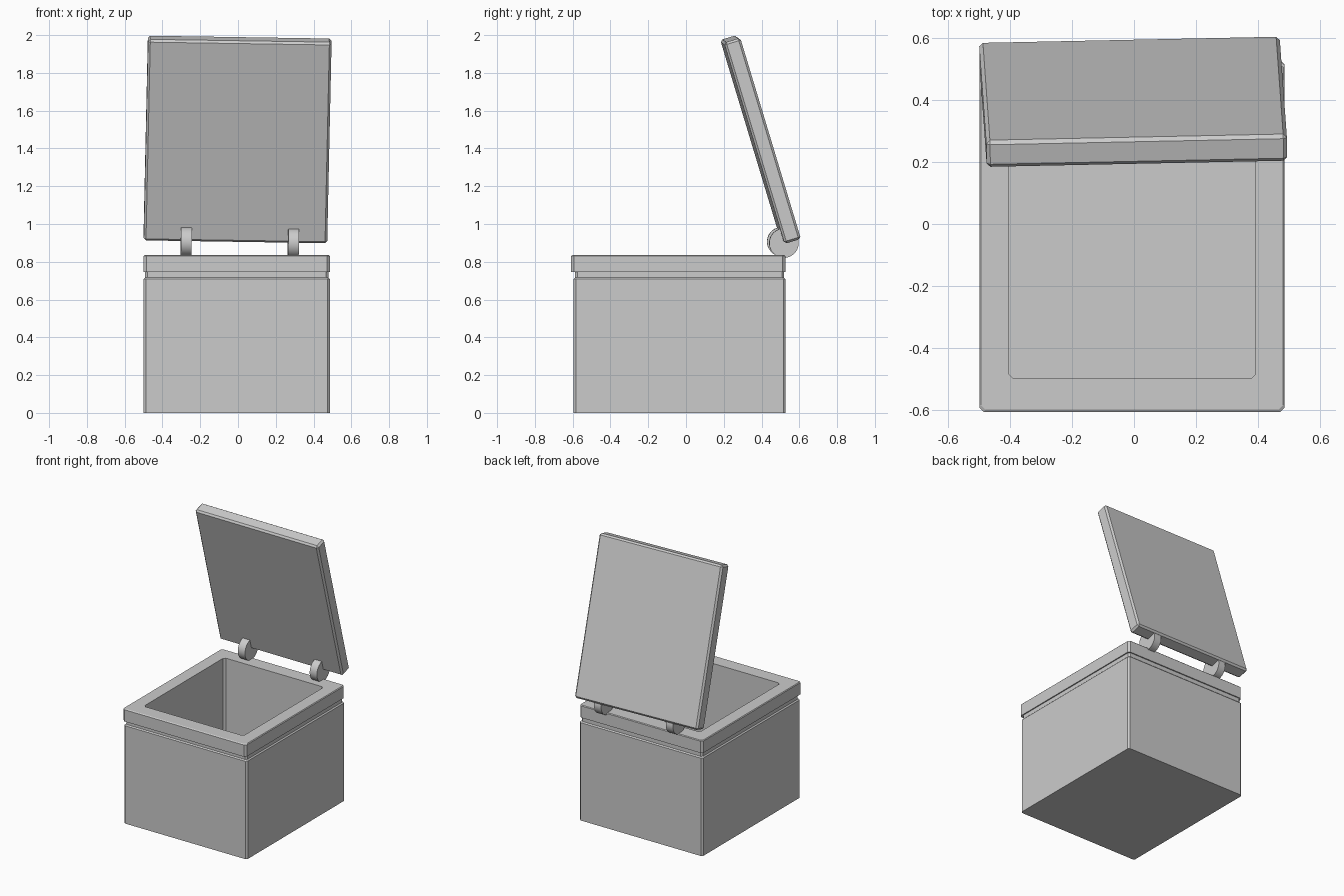
import bpy, bmesh, math
from mathutils import Matrix, Vector

if "Cube" in bpy.data.objects:
    bpy.data.objects.remove(bpy.data.objects["Cube"])


def finish(bm, name):
    bmesh.ops.recalc_face_normals(bm, faces=bm.faces)
    mesh = bpy.data.meshes.new(name)
    bm.to_mesh(mesh)
    bm.free()
    obj = bpy.data.objects.new(name, mesh)
    bpy.context.collection.objects.link(obj)
    return obj


def ring(bm, x0, x1, y0, y1, z, c):
    # rectangle with chamfered corners
    pts = [(x0 + c, y0), (x1 - c, y0), (x1, y0 + c), (x1, y1 - c),
           (x1 - c, y1), (x0 + c, y1), (x0, y1 - c), (x0, y0 + c)]
    return [bm.verts.new((x, y, z)) for x, y in pts]


def loft(name, sections):
    bm = bmesh.new()
    rings = [ring(bm, *s) for s in sections]
    for a, b in zip(rings, rings[1:]):
        for i in range(8):
            j = (i + 1) % 8
            bm.faces.new((a[i], a[j], b[j], b[i]))
    bm.faces.new(rings[0])
    bm.faces.new(rings[-1])
    return finish(bm, name)


# Hollow chest: outer wall, groove, overhanging rim, then the inside walls and floor
loft("chest_body", [
    (-0.50, 0.487, -0.595, 0.527, 0.0, 0.012),
    (-0.50, 0.487, -0.595, 0.527, 0.708, 0.012),
    (-0.492, 0.479, -0.587, 0.519, 0.716, 0.012),
    (-0.492, 0.479, -0.587, 0.519, 0.745, 0.012),
    (-0.50, 0.487, -0.608, 0.527, 0.745, 0.015),
    (-0.50, 0.487, -0.608, 0.527, 0.830, 0.015),
    (-0.495, 0.482, -0.600, 0.522, 0.835, 0.015),
    (-0.405, 0.393, -0.50, 0.42, 0.835, 0.015),
    (-0.405, 0.393, -0.50, 0.42, 0.10, 0.015),
])

# Slightly skewed frame shared by the open lid and its hinges
u = Vector((0.965, 0.02, -0.015)).normalized()
v = Vector((0.022, -0.32, 1.06))
v = (v - u * v.dot(u)).normalized()
frame = Matrix((u, v, u.cross(v))).transposed().to_4x4()

# Lid: chamfered slab leaning forward over the opening
bm = bmesh.new()
bmesh.ops.create_cube(bm, size=1, matrix=Matrix.Diagonal((0.972, 1.112, 0.09, 1)))
bmesh.ops.bevel(bm, geom=bm.edges[:], offset=0.012, segments=1, affect='EDGES')
lid = finish(bm, "lid")
lid.matrix_world = Matrix.Translation((-0.0025, 0.395, 1.4475)) @ frame

# Hinges: two upright discs between chest and lid
for side, pos in (("left", (-0.275, 0.507, 0.906)), ("right", (0.293, 0.518, 0.899))):
    bm = bmesh.new()
    bmesh.ops.create_cone(bm, cap_ends=True, segments=32, radius1=0.078,
                          radius2=0.078, depth=0.057)
    hinge = finish(bm, "hinge_" + side)
    hinge.matrix_world = (Matrix.Translation(pos) @ frame
                          @ Matrix.Rotation(math.pi / 2, 4, 'Y'))
    bpy.ops.object.select_all(action='DESELECT')
    hinge.select_set(True)
    bpy.context.view_layer.objects.active = hinge
    bpy.ops.object.shade_smooth_by_angle(angle=math.radians(30))
